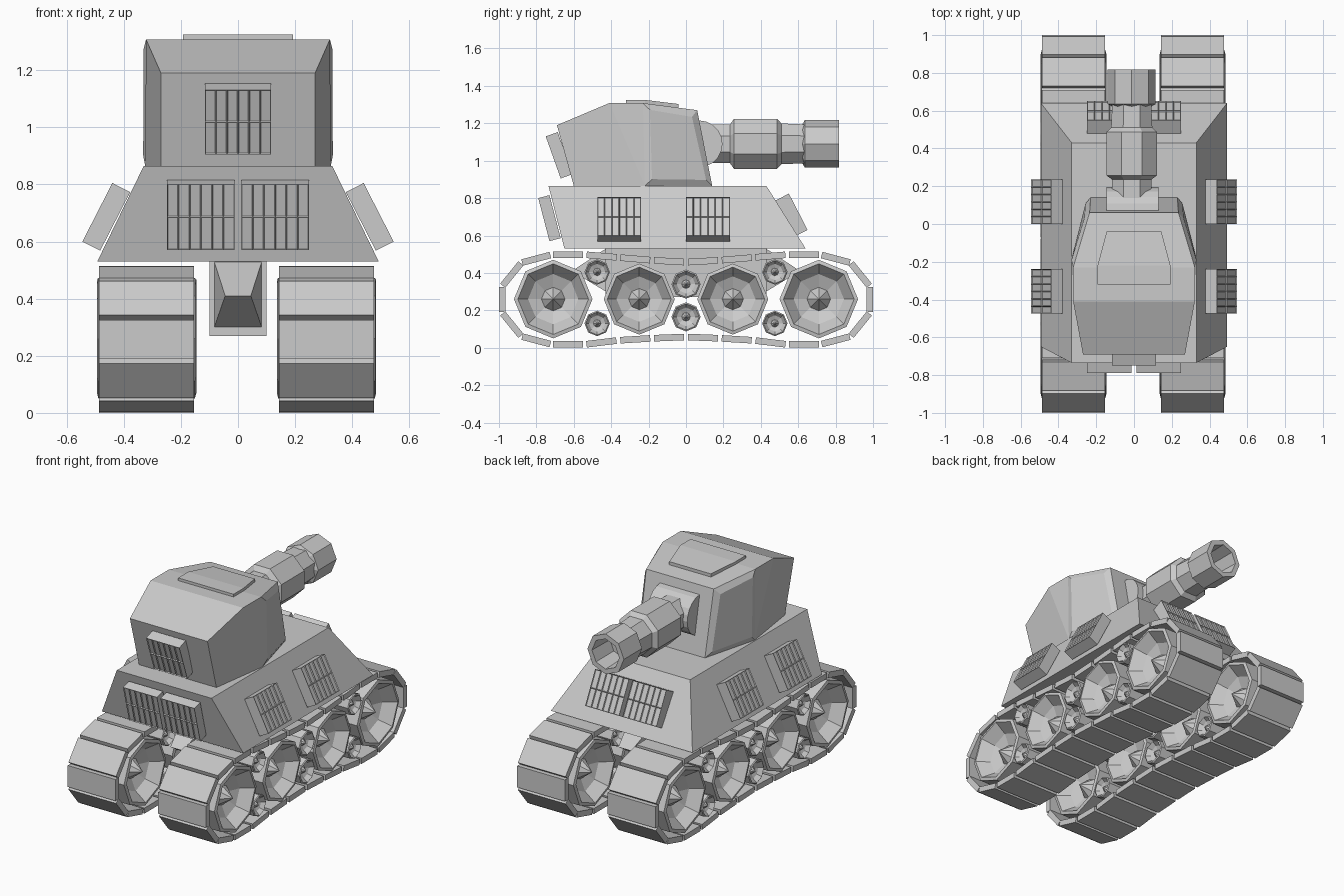
import bpy, bmesh, math
from mathutils import Vector

if "Cube" in bpy.data.objects:
    bpy.data.objects.remove(bpy.data.objects["Cube"])

grey = bpy.data.materials.new("plain grey")
grey.diffuse_color = (0.6, 0.6, 0.6, 1)
grey.use_nodes = True
grey.node_tree.nodes["Principled BSDF"].inputs["Base Color"].default_value = grey.diffuse_color


def finish(name, bm):
    bmesh.ops.recalc_face_normals(bm, faces=bm.faces)
    me = bpy.data.meshes.new(name)
    bm.to_mesh(me)
    bm.free()
    me.materials.append(grey)
    ob = bpy.data.objects.new(name, me)
    bpy.context.collection.objects.link(ob)
    return ob


def add_hull(bm, pts):
    """Convex solid around the points, added to bm."""
    verts = [bm.verts.new(p) for p in pts]
    res = bmesh.ops.convex_hull(bm, input=verts)
    junk = {g for g in res["geom_interior"] + res["geom_unused"]
            if isinstance(g, bmesh.types.BMVert)}
    bmesh.ops.delete(bm, geom=list(junk), context='VERTS')


def flatten(bm, degrees=5):
    bmesh.ops.dissolve_limit(bm, angle_limit=math.radians(degrees),
                             verts=bm.verts, edges=bm.edges)


def both(pts):
    """Half points plus their mirror image in x."""
    return [(s * x, y, z) for x, y, z in pts for s in (-1, 1)]


def solid(name, half):
    bm = bmesh.new()
    add_hull(bm, both(half))
    flatten(bm)
    return finish(name, bm)


def lathe(name, profile, axis, loc, n=8, phase=0.0):
    """Turn (radius, distance) points around the x or y axis."""
    bm = bmesh.new()
    rings = []
    for r, d in profile:
        ring = []
        for i in range(n if r > 0 else 1):
            a = phase + math.tau * i / n
            p, q = r * math.cos(a), r * math.sin(a)
            co = (d, p, q) if axis == 'x' else (p, d, q)
            ring.append(bm.verts.new(Vector(co) + Vector(loc)))
        rings.append(ring)
    for a, b in zip(rings, rings[1:]):
        for i in range(n):
            j = (i + 1) % n
            if len(a) == 1:
                bm.faces.new((a[0], b[i], b[j]))
            elif len(b) == 1:
                bm.faces.new((a[i], a[j], b[0]))
            else:
                bm.faces.new((a[i], a[j], b[j], b[i]))
    return finish(name, bm)


def vent(name, out, low, high, slide, width, thick):
    """Slatted box; low/high are (distance outward, z) of its outer face."""
    out, up = Vector(out), Vector((0, 0, 1))
    u = up.cross(out)
    a, b = out * low[0] + up * low[1], out * high[0] + up * high[1]
    v, mid = b - a, (a + b) / 2 + u * slide
    n = u.cross(v).normalized()
    bm = bmesh.new()
    bmesh.ops.create_grid(bm, x_segments=6, y_segments=2, size=0.5)
    for vert in bm.verts:
        vert.co = mid + u * (vert.co.x * width) + v * vert.co.y
    rim = [e for e in bm.edges if e.is_boundary]
    slats = bm.faces[:]
    res = bmesh.ops.extrude_edge_only(bm, edges=rim)["geom"]
    back = [g for g in res if isinstance(g, bmesh.types.BMVert)]
    bmesh.ops.translate(bm, verts=back, vec=-n * thick)
    bmesh.ops.holes_fill(bm, edges=[e for e in bm.edges if e.is_boundary])
    bmesh.ops.recalc_face_normals(bm, faces=bm.faces)
    bmesh.ops.inset_individual(bm, faces=slats, thickness=0.004, depth=-0.007)
    finish(name, bm)


# Hull: sloped upper body, narrow belly with a wedge nose at each end
solid("hull", [(.493, -.65, .53), (.493, .64, .53),
               (.33, -.735, .865), (.33, .43, .865)])
solid("belly", [(.1, y, z) for y in (-.43, .43) for z in (.27, .54)])
for s, end in ((-1, "rear"), (1, "fore")):
    solid("belly_nose_" + end, [(.085, s * .42, .535), (.085, s * .42, .295),
                                (.045, s * .61, .41)])

# Turret with raised cheek panels
bm = bmesh.new()
add_hull(bm, both([(.27, -.6, .865), (.325, -.22, .865), (.23, .14, .865),
                   (.27, -.69, 1.19), (.322, -.41, 1.308),
                   (.322, -.23, 1.308), (.235, .06, 1.27)]))
flatten(bm)
bmesh.ops.recalc_face_normals(bm, faces=bm.faces)
for s in (-1, 1):
    cheek = [f for f in bm.faces if f.normal.x * s > .5 and f.normal.y > .1]
    bmesh.ops.inset_region(bm, faces=cheek, thickness=.05, depth=.018)
finish("turret", bm)

# Roof hatch, bent along the roof
solid("roof_hatch", [(x, y, z + d) for x, y, z in
                     ((.193, -.32, 1.325), (.193, -.22, 1.325), (.145, -.04, 1.303))
                     for d in (0, -.03)])

# Mantlet and gun
lathe("mantlet", [(0, -.138), (.125, -.138), (.125, .138), (0, .138)],
      'x', (-.007, .07, 1.09), n=20)
flat_top = math.pi / 8
lathe("barrel", [(0, .1), (.112, .1), (.112, .235), (.145, .257), (.145, .487),
                 (.118, .51), (.112, .64), (0, .64)],
      'y', (-.012, 0, 1.09), phase=flat_top)
lathe("muzzle", [(.1, .62), (.127, .635), (.127, .817), (.095, .817),
                 (.09, .645), (0, .645)], 'y', (-.012, 0, 1.09))

# Slatted vents on every side
vent("turret_vent", (0, -1, 0), (.67, .905), (.75, 1.13), 0, .232, .068)
for s, side in ((-1, "left"), (1, "right")):
    vent("rear_vent_" + side, (0, -1, 0), (.73, .57), (.79, .80), s * .13, .236, .062)
    vent("fore_vent_" + side, (0, 1, 0), (.65, .63), (.55, .824), s * .13, .236, .085)
    for y in (-.357, .117):
        vent("side_vent_" + side, (s, 0, 0), (.545, .6), (.44, .805),
             s * y, .235, .07)

# Track path (outer edge), y and z, right half then mirrored
half = [(0, .04), (.18, .033), (.36, .022), (.54, 0), (.72, 0), (.89, .045),
        (1, .18), (1, .335), (.89, .47), (.72, .515), (.54, .515), (.36, .5),
        (.18, .485), (0, .475)]
path = half + [(-y, z) for y, z in reversed(half[1:-1])]

# Wheels: y, z, radius
wheels = [(s * y, z, r) for s in (-1, 1) for y, z, r in
          ((.71, .26, .21), (.25, .26, .19), (.475, .405, .068), (.475, .13, .068))]
wheels += [(0, .34, .078), (0, .165, .078)]

for s, side in ((-1, "left"), (1, "right")):
    cx = s * .315 - .005
    bm = bmesh.new()
    for p, q in zip(path, path[1:] + path[:1]):
        p, q = Vector((0, *p)), Vector((0, *q))
        d = (q - p).normalized()
        inward = Vector((0, -d.z, d.y)) * .035
        a, b = p + d * .01, q - d * .01
        add_hull(bm, [c + Vector((cx + w, 0, 0)) for w in (-.166, .166)
                      for c in (a, b, a + inward * 1, b + inward)])
    flatten(bm, 1)
    finish("track_" + side, bm)

    for y, z, r in wheels:
        h, k = .174, r / .21
        face = [(0, h - .02 * k), (.3 * r, h - .1 * k), (.64 * r, h - .07 * k),
                (.9 * r, h), (r, h - .005)]
        lathe("wheel_" + side,
              face + [(a, -b) for a, b in reversed(face)], 'x', (cx, y, z))
